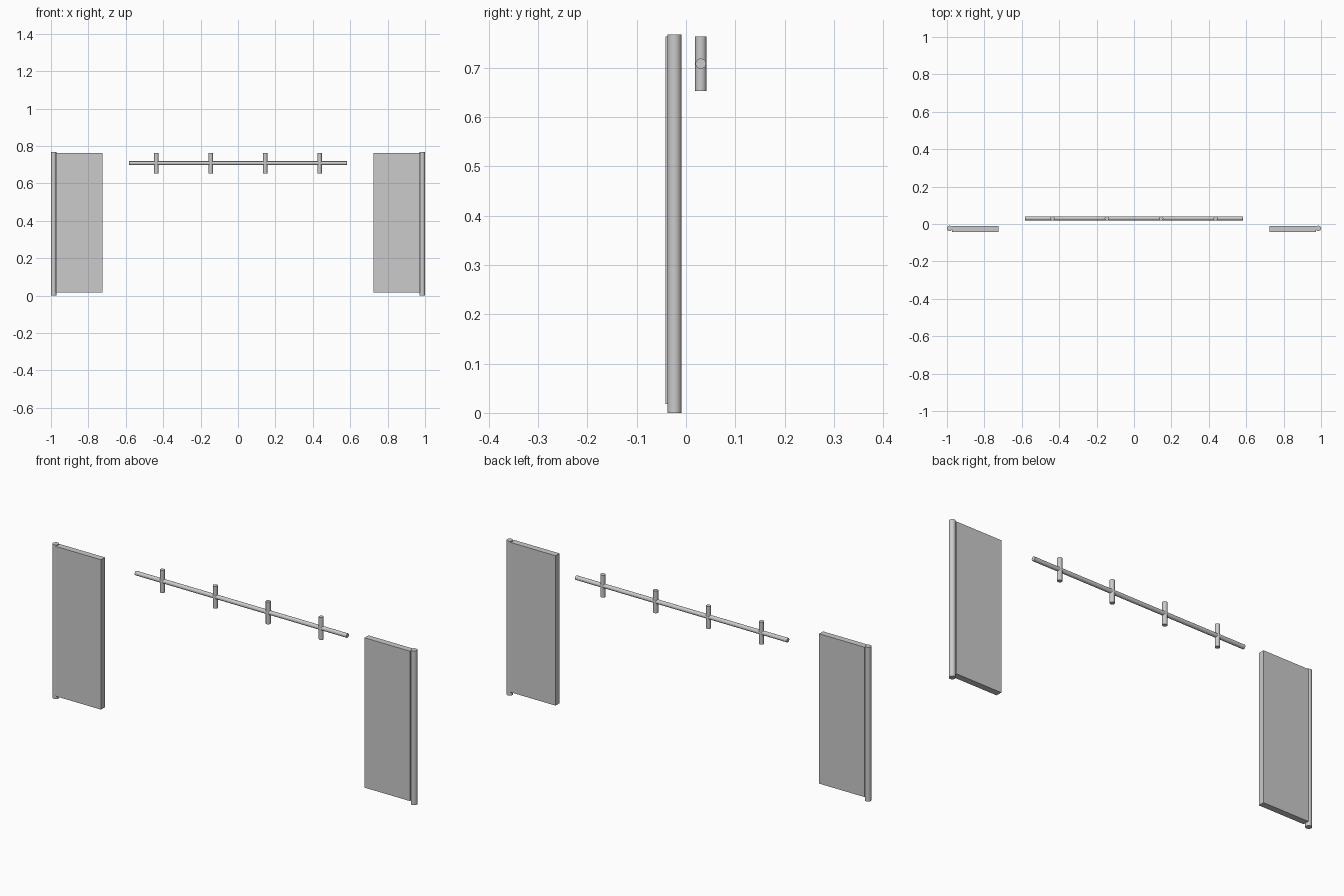
import bpy
from math import pi, radians

if "Cube" in bpy.data.objects:
    bpy.data.objects.remove(bpy.data.objects["Cube"])


def cylinder(name, radius, length, location, rotation=(0, 0, 0)):
    bpy.ops.mesh.primitive_cylinder_add(vertices=32, radius=radius, depth=length,
                                        location=location, rotation=rotation)
    obj = bpy.context.object
    obj.name = name
    bpy.ops.object.shade_smooth_by_angle(angle=radians(30))


def box(name, lo, hi):
    center = [(a + b) / 2 for a, b in zip(lo, hi)]
    bpy.ops.mesh.primitive_cube_add(size=1, location=center)
    obj = bpy.context.object
    obj.name = name
    obj.scale = [b - a for a, b in zip(lo, hi)]
    bpy.ops.object.transform_apply(location=False, rotation=False, scale=True)


# Swinging doors: a flat panel with a hinge post on its outer edge
for side, s in (("left", -1), ("right", 1)):
    x0, x1 = sorted((s * 0.725, s * 0.974))
    box(side + "_door_panel", (x0, -0.0415, 0.018), (x1, -0.0105, 0.763))
    cylinder(side + "_hinge_post", 0.0145, 0.767, (s * 0.9855, -0.0235, 0.3835))

# Horizontal rail
cylinder("rail", 0.0105, 1.164, (0, 0.03, 0.708), (0, pi / 2, 0))

# Evenly spaced upright pegs through the rail
for i in range(4):
    cylinder(f"rail_peg_{i + 1}", 0.0114, 0.111, ((i - 1.5) * 0.291, 0.03, 0.708))
